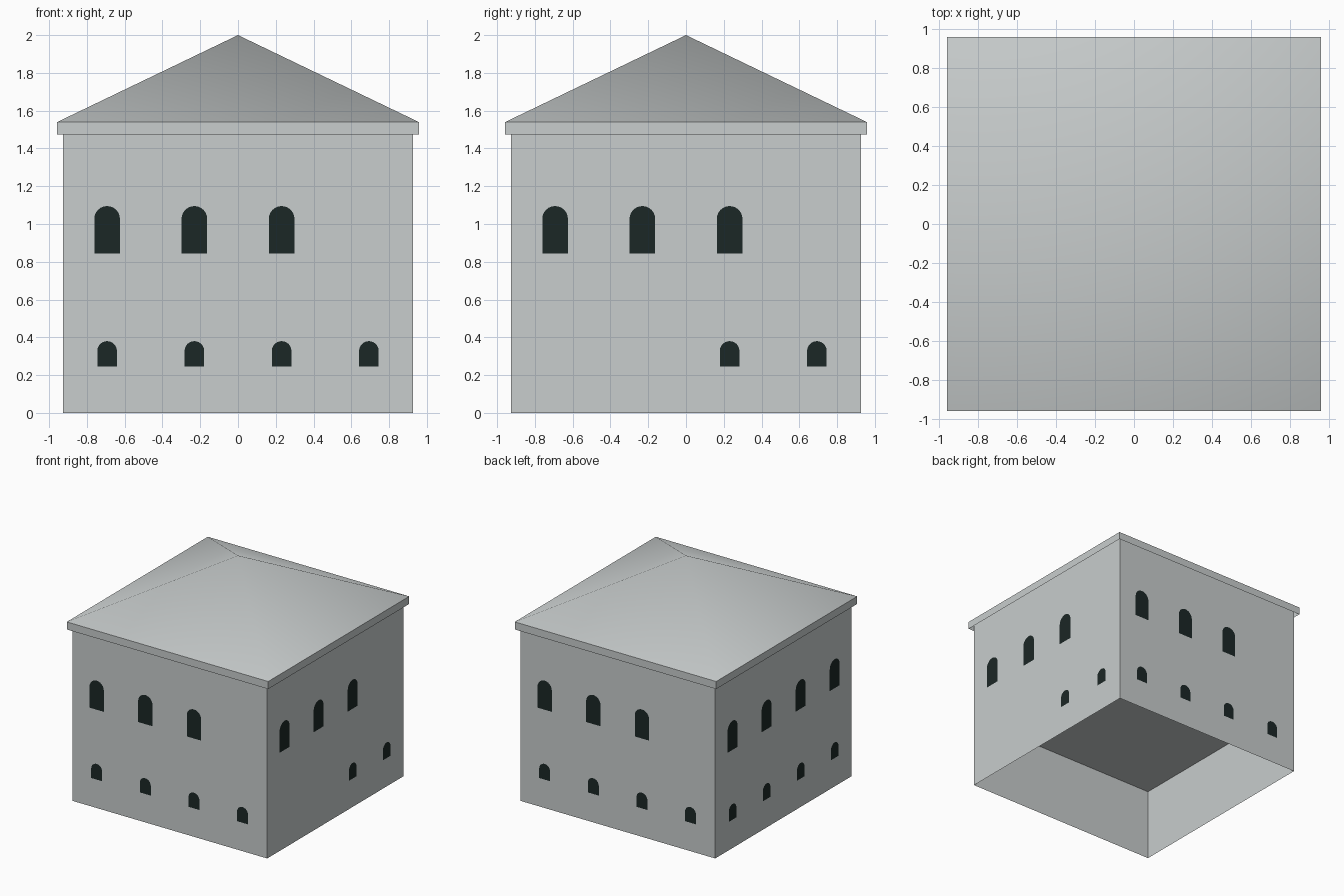
import bpy, bmesh, math
from mathutils import Matrix

if "Cube" in bpy.data.objects:
    bpy.data.objects.remove(bpy.data.objects["Cube"])


def material(name, colour):
    m = bpy.data.materials.new(name)
    m.diffuse_color = (*colour, 1)
    m.use_nodes = True
    m.node_tree.nodes["Principled BSDF"].inputs["Base Color"].default_value = m.diffuse_color
    return m


STONE = material("pale grey stone", (0.58, 0.61, 0.61))
GLASS = material("dark glass", (0.011, 0.02, 0.019))

WALL, EAVE = 0.926, 0.957            # half widths
EAVE_LOW, EAVE_TOP, PEAK = 1.475, 1.54, 2.0


def make(name, bm, mat):
    me = bpy.data.meshes.new(name)
    bm.to_mesh(me)
    bm.free()
    me.materials.append(mat)
    ob = bpy.data.objects.new(name, me)
    bpy.context.collection.objects.link(ob)
    return ob


def ring(bm, r, z):
    return [bm.verts.new((x * r, y * r, z))
            for x, y in ((-1, -1), (1, -1), (1, 1), (-1, 1))]


def band(bm, low, high):
    for i in range(4):
        j = (i + 1) % 4
        bm.faces.new((low[i], low[j], high[j], high[i]))


# Walls: four sides, open underneath
bm = bmesh.new()
band(bm, ring(bm, WALL, 0), ring(bm, WALL, EAVE_TOP))
make("walls", bm, STONE)

# Inner floor between the storeys
bm = bmesh.new()
bm.faces.new(reversed(ring(bm, WALL, 0.625)))
make("inner_floor", bm, STONE)

# Roof: overhanging eave, open below, with a four-sided smooth pyramid
bm = bmesh.new()
low, high = ring(bm, EAVE, EAVE_LOW), ring(bm, EAVE, EAVE_TOP)
band(bm, low, high)
peak = bm.verts.new((0, 0, PEAK))
for i in range(4):
    bm.faces.new((high[i], high[(i + 1) % 4], peak))
roof = make("roof", bm, STONE)
bpy.context.view_layer.objects.active = roof
roof.select_set(True)
bpy.ops.object.shade_smooth_by_angle(angle=math.radians(40))


# Arched window panes, laid just proud of the wall
def pane(bm, turn, x, base, width, height, steps=12):
    r = width / 2
    pts = [(x - r, base), (x + r, base)]
    for k in range(steps + 1):
        a = math.pi * k / steps
        pts.append((x + r * math.cos(a), base + height - r + r * math.sin(a)))
    rot = Matrix.Rotation(math.radians(turn), 4, 'Z')
    bm.faces.new([bm.verts.new((rot @ Matrix.Translation((px, -WALL - 0.002, pz)))
                               .to_translation()) for px, pz in pts])


A, B = 0.693, 0.231
ALL = (-A, -B, B, A)
# wall: (turn about z, upper window centres, lower window centres)
SIDES = {
    "front": (0, (-A, -B, B), ALL),
    "right": (90, (-A, -B, B), (B, A)),
    "back": (180, (-A, -B, B), ALL),
    "left": (270, ALL, ALL),
}
for side, (turn, upper, lower) in SIDES.items():
    bm = bmesh.new()
    for x in upper:
        pane(bm, turn, x, 0.845, 0.136, 0.25)
    for x in lower:
        pane(bm, turn, x, 0.245, 0.104, 0.135)
    make(side + "_windows", bm, GLASS)
